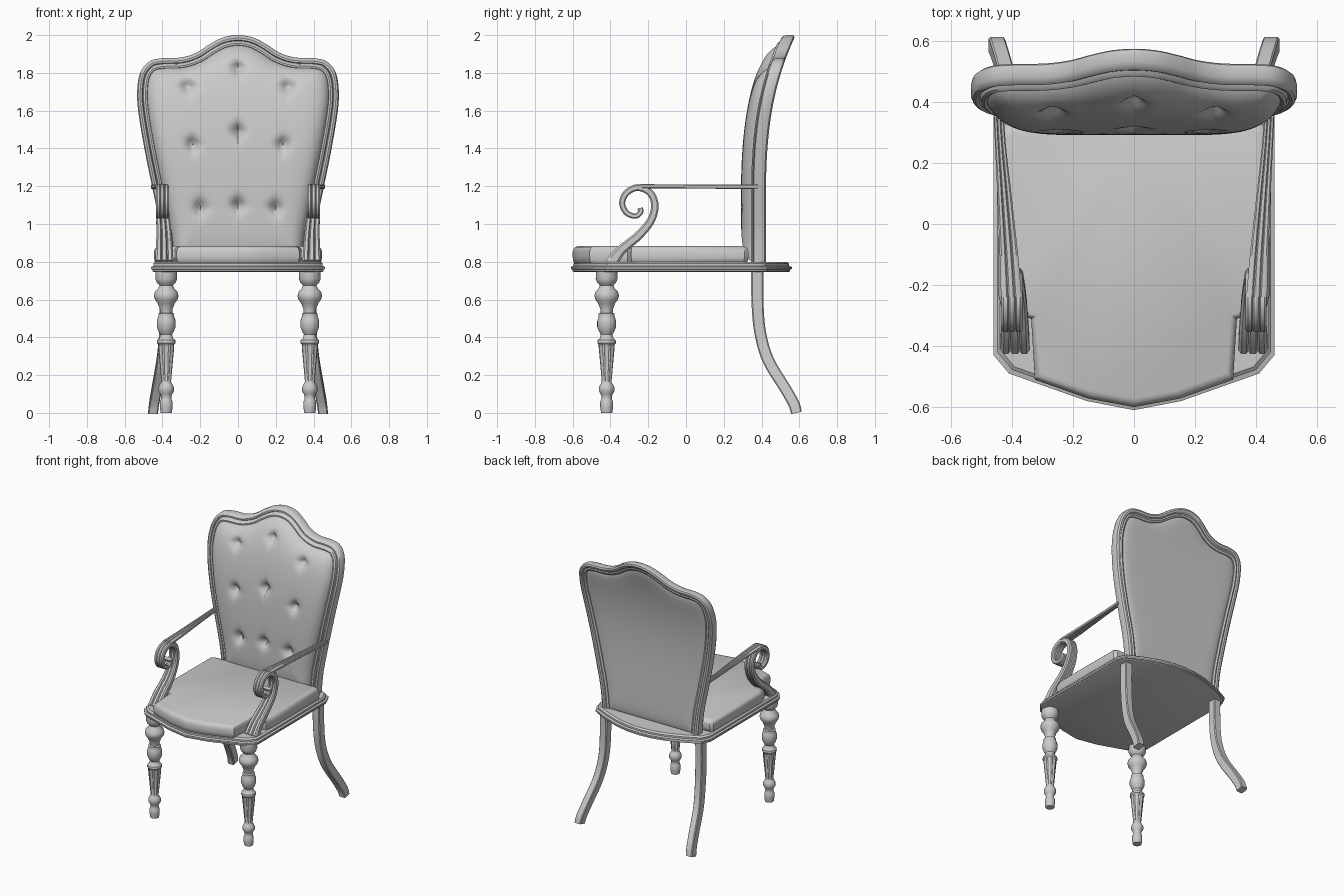
import bpy, math
from mathutils import Vector

if "Cube" in bpy.data.objects:
    bpy.data.objects.remove(bpy.data.objects["Cube"])


def finish(name, verts, faces, angle=35):
    me = bpy.data.meshes.new(name)
    me.from_pydata([tuple(v) for v in verts], [], faces)
    ob = bpy.data.objects.new(name, me)
    bpy.context.collection.objects.link(ob)
    bpy.ops.object.select_all(action='DESELECT')
    ob.select_set(True)
    bpy.context.view_layer.objects.active = ob
    bpy.ops.object.mode_set(mode='EDIT')
    bpy.ops.mesh.select_all(action='SELECT')
    bpy.ops.mesh.normals_make_consistent(inside=False)
    bpy.ops.object.mode_set(mode='OBJECT')
    bpy.ops.object.shade_smooth_by_angle(angle=math.radians(angle))
    return ob


def loft(name, rings, angle=35):
    """Skin closed rings of equal length and cap both ends."""
    n = len(rings[0])
    verts = [p for r in rings for p in r]
    faces = [(k * n + i, k * n + (i + 1) % n, (k + 1) * n + (i + 1) % n, (k + 1) * n + i)
             for k in range(len(rings) - 1) for i in range(n)]
    faces += [tuple(range(n)), tuple(range(len(verts) - n, len(verts)))]
    return finish(name, verts, faces, angle)


def smooth(pts, steps):
    """Catmull-Rom spline through points of any dimension."""
    out = []
    for i in range(len(pts) - 1):
        p = [pts[max(i - 1, 0)], pts[i], pts[i + 1], pts[min(i + 2, len(pts) - 1)]]
        for s in range(steps):
            t = s / steps
            out.append(tuple(0.5 * (2 * b + (c - a) * t + (2 * a - 5 * b + 4 * c - d) * t * t
                                    + (3 * b - a - 3 * c + d) * t ** 3) for a, b, c, d in zip(*p)))
    return out + [tuple(pts[-1])]


def mirrored(half):
    return half + [(-x, y) for x, y in reversed(half) if x > 1e-5]


def slab(name, half, layers, cy=0.0):
    """Stack scaled copies of an outline, one per (z, scale)."""
    o = mirrored(half)
    return loft(name, [[(x * s, cy + (y - cy) * s, z) for x, y in o] for z, s in layers])


def sweep(name, path, section, side):
    """Sweep a (width, thickness) section along (x, y, z, width, thickness)."""
    rings = []
    for i, (x, y, z, w, h) in enumerate(path):
        a, b = path[max(i - 1, 0)], path[min(i + 1, len(path) - 1)]
        t = Vector((b[1] - a[1], b[2] - a[2])).normalized()
        rings.append([(side * (x + u * w), y - t.y * v * h, z + t.x * v * h) for u, v in section])
    return loft(name, rings)


# Seat rail with stepped moulding
slab("seat_rail", [(0, -.61), (.155, -.58), (.41, -.49), (.46, -.43), (.46, .37), (.43, .43),
                   (.32, .485), (.2, .53), (.1, .553), (0, .56)],
     [(.745, .965), (.75, .985), (.758, .985), (.762, 1), (.773, 1), (.778, .975),
      (.79, .975), (.8, .955)])

# Seat cushion, notched around the arm supports
slab("seat_cushion", [(0, -.6), (.15, -.572), (.325, -.51), (.337, -.31), (.43, -.29),
                      (.445, -.23), (.44, .31), (.42, .33), (0, .33)],
     [(.79, .97), (.803, .993), (.825, 1), (.852, 1), (.868, .99), (.878, .97), (.883, .94)], -.13)

# Turned front legs with a fluted taper
profile = [(.75, .056), (.71, .058), (.69, .05), (.675, .036), (.66, .042), (.64, .06), (.62, .065),
           (.6, .06), (.58, .045), (.55, .034), (.53, .032), (.525, .042), (.51, .042), (.5, .046),
           (.485, .05), (.455, .05), (.43, .04), (.415, .031), (.395, .036), (.385, .048),
           (.37, .05), (.362, .042), (.35, .044), (.17, .027), (.16, .027), (.15, .034), (.135, .041),
           (.115, .041), (.1, .032), (.085, .027), (.07, .029), (.06, .034), (.03, .034), (.0, .029)]
for side, tag in ((1, "right"), (-1, "left")):
    rings = []
    for z, r in profile:
        flute = .78 if .165 < z < .355 else 1
        rings.append([(side * .38 + r * (flute if i % 3 == 0 else 1) * math.cos(math.tau * i / 24),
                       -.42 + r * (flute if i % 3 == 0 else 1) * math.sin(math.tau * i / 24), z)
                      for i in range(24)])
    loft("front_leg_" + tag, rings, 40)

# Sabre rear legs
box = [(-.8, -1), (.8, -1), (1, -.8), (1, .8), (.8, 1), (-.8, 1), (-1, .8), (-1, -.8)]
leg = smooth([(.385, .378, .79, .028, .033), (.386, .378, .6, .028, .032), (.39, .392, .43, .027, .031),
              (.405, .435, .28, .026, .031), (.43, .525, .13, .026, .03), (.444, .57, .05, .026, .03),
              (.45, .585, 0, .026, .029)], 5)
# Arm supports that rise into a scroll, and arm rests
ribbed = [(-1, -.6), (-.8, -1), (-.45, -1), (-.33, -.6), (-.2, -1), (.2, -1), (.33, -.6), (.45, -1),
          (.8, -1), (1, -.6), (1, .6), (.8, 1), (.45, 1), (.33, .6), (.2, 1), (-.2, 1), (-.33, .6),
          (-.45, 1), (-.8, 1), (-1, .6)]
scroll = smooth([(.39, -.395, .79, .048, .035), (.39, -.345, .86, .045, .026), (.392, -.25, .94, .04, .023),
                 (.397, -.185, 1.02, .036, .021), (.4, -.165, 1.1, .034, .02),
                 (.4, -.19, 1.165, .034, .019), (.4, -.255, 1.193, .034, .018),
                 (.4, -.315, 1.165, .034, .017), (.4, -.338, 1.11, .034, .016),
                 (.4, -.315, 1.06, .034, .015), (.4, -.27, 1.042, .034, .014),
                 (.4, -.24, 1.062, .034, .014), (.4, -.243, 1.085, .034, .014)], 5)
arm = smooth([(.402, -.24, 1.2, .034, .011), (.41, -.1, 1.199, .03, .011), (.425, .1, 1.198, .023, .011),
              (.437, .25, 1.197, .018, .011), (.445, .38, 1.197, .016, .011)], 3)
for side, tag in ((1, "right"), (-1, "left")):
    sweep("rear_leg_" + tag, leg, box, side)
    sweep("arm_scroll_" + tag, scroll, ribbed, side)
    sweep("arm_rest_" + tag, arm, ribbed, side)


# Backrest outline (x, z) and backward lean
def lean(z):
    return .385 + .21 * max(0, z - 1.1) ** 2.71


half = [(0, 2), (.08, 1.987), (.15, 1.952), (.22, 1.907), (.3, 1.882), (.4, 1.878), (.47, 1.86),
        (.518, 1.8), (.534, 1.7), (.526, 1.58), (.492, 1.38), (.445, 1.15), (.405, .95), (.388, .785)]
outline = smooth([(-x, z) for x, z in reversed(half[1:])] + half, 5)


def inset(i, w):
    a, b = outline[max(i - 1, 0)], outline[min(i + 1, len(outline) - 1)]
    t = Vector((b[0] - a[0], b[1] - a[1])).normalized()
    return outline[i][0] + t.y * w, outline[i][1] - t.x * w


# Moulded backrest frame
mould = [(0, -.012), (.006, -.026), (.016, -.031), (.026, -.027), (.03, -.018), (.034, -.034),
         (.044, -.04), (.053, -.036), (.057, -.024), (.057, .028), (.045, .034), (.035, .03),
         (.028, .038), (.014, .038), (.003, .03), (0, .018)]
rings = []
for i in range(len(outline)):
    ring = []
    for w, d in mould:
        x, z = inset(i, w)
        ring.append((x, lean(z) + d, z))
    rings.append(ring)
loft("backrest_frame", rings)

# Tufted front pad and plain rear panel, as concentric rings inside the frame
edge = [inset(i, .048) for i in range(len(outline))]
x0, z0 = edge[-1]
edge += [(x0 * (1 - 2 * k / 24), z0) for k in range(1, 24)]
buttons = [(0, 1.83), (0, 1.49), (0, 1.1)] + [(s * x, z) for s in (1, -1)
                                              for x, z in ((.265, 1.73), (.24, 1.42), (.2, 1.085))]


def tuft(x, z):
    d = 0
    for bx, bz in buttons:
        u, v = abs(x - bx), abs(z - bz)
        d += .032 * math.exp(-(u * u + v * v) / .0011)
        d += .014 * math.exp(-u / .012 - (v / .06) ** 2) + .010 * math.exp(-v / .012 - (u / .05) ** 2)
    return d


def cushion(name, depth):
    n, count, cz = len(edge), 44, 1.36
    verts, faces = [], []
    for k in range(count):
        t = math.sin(math.pi / 2 * (1 - k / count))
        for ex, ez in edge:
            x, z = ex * t, cz + (ez - cz) * t
            verts.append((x, lean(z) + depth(t, x, z), z))
    verts.append((0, lean(cz) + depth(0, 0, cz), cz))
    for k in range(count - 1):
        faces += [(k * n + i, k * n + (i + 1) % n, (k + 1) * n + (i + 1) % n, (k + 1) * n + i)
                  for i in range(n)]
    faces += [((count - 1) * n + i, (count - 1) * n + (i + 1) % n, len(verts) - 1) for i in range(n)]
    return finish(name, verts, faces, 60)


cushion("backrest_pad", lambda t, x, z: -.094 * math.sqrt(max(0, 1 - t ** 9)) + tuft(x, z) * (1 - t ** 9))
cushion("backrest_rear_panel", lambda t, x, z: .01 + .024 * math.sqrt(max(0, 1 - t ** 14)))
